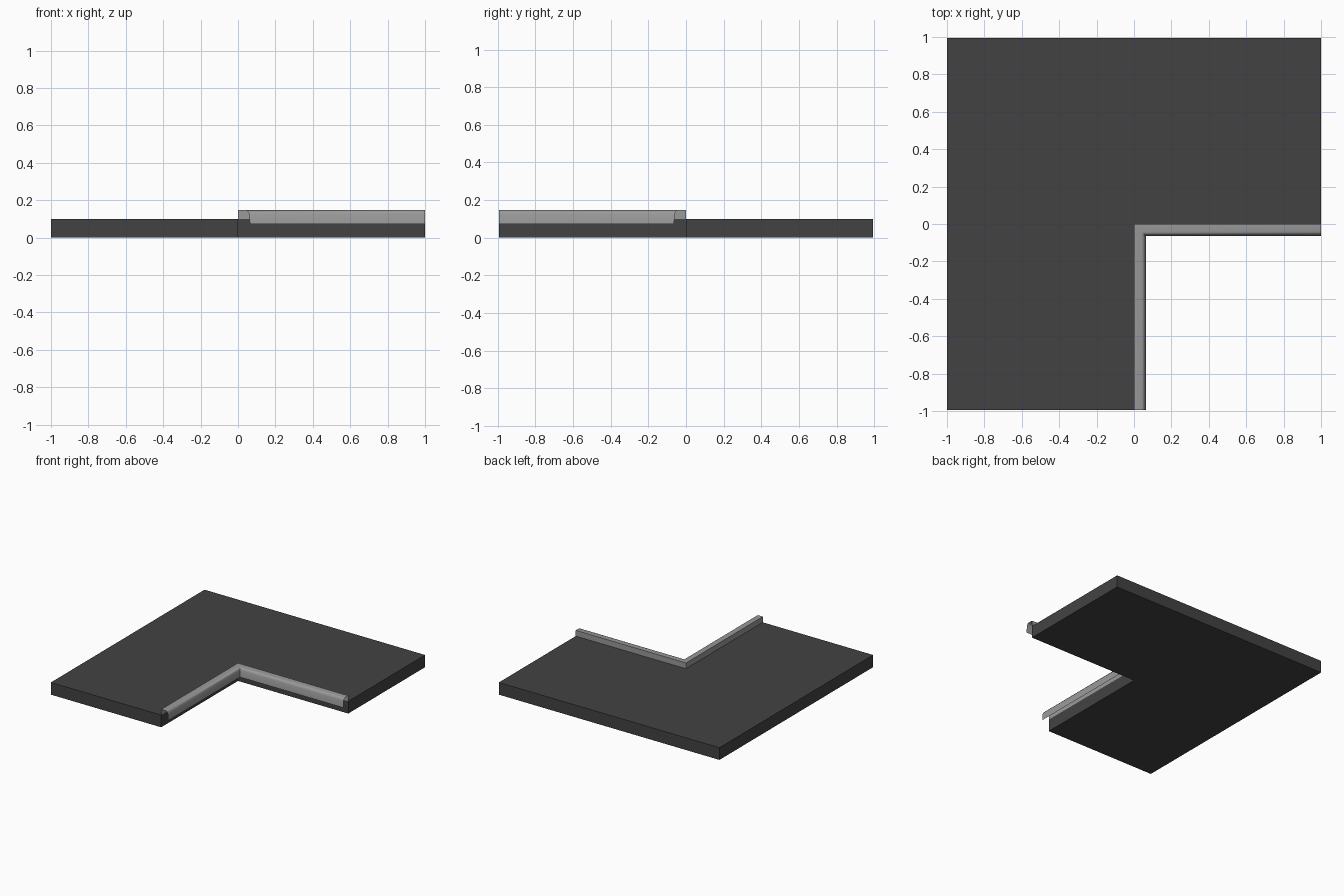
import bpy, bmesh

if "Cube" in bpy.data.objects:
    bpy.data.objects.remove(bpy.data.objects["Cube"])


def material(name, v):
    m = bpy.data.materials.new(name)
    m.diffuse_color = (v, v, v, 1)
    m.use_nodes = True
    m.node_tree.nodes["Principled BSDF"].inputs["Base Color"].default_value = m.diffuse_color
    return m


def finish(name, bm, mat):
    mesh = bpy.data.meshes.new(name)
    bm.to_mesh(mesh)
    bm.free()
    mesh.materials.append(mat)
    obj = bpy.data.objects.new(name, mesh)
    bpy.context.collection.objects.link(obj)
    return obj


asphalt = material("dark asphalt", 0.055)
concrete = material("grey concrete", 0.32)
Y = 0.995

# L-shaped road slab, extruded from its outline
bm = bmesh.new()
outline = [(-1, -Y), (0, -Y), (0, 0), (1, 0), (1, Y), (-1, Y)]
face = bm.faces.new([bm.verts.new((x, y, 0)) for x, y in outline])
ext = bmesh.ops.extrude_face_region(bm, geom=[face])
bmesh.ops.translate(bm, vec=(0, 0, 0.1),
                    verts=[v for v in ext["geom"] if isinstance(v, bmesh.types.BMVert)])
bmesh.ops.recalc_face_normals(bm, faces=bm.faces)
finish("road_slab", bm, asphalt)

# Kerb shell: open profile (distance from slab edge, height) mitred round the corner
profile = [(0, 0.1), (0, 0.147), (0.042, 0.147), (0.05, 0.144),
           (0.056, 0.136), (0.06, 0.125), (0.064, 0.072)]
bm = bmesh.new()
rows = [[bm.verts.new(p) for p in ((1, -d, z), (d, -d, z), (d, -Y, z))]
        for d, z in profile]
for a, b in zip(rows, rows[1:]):
    for i in range(2):
        bm.faces.new((a[i], a[i + 1], b[i + 1], b[i]))
kerb = finish("kerb", bm, concrete)
bpy.context.view_layer.objects.active = kerb
kerb.select_set(True)
bpy.ops.object.shade_smooth_by_angle(angle=0.6)
